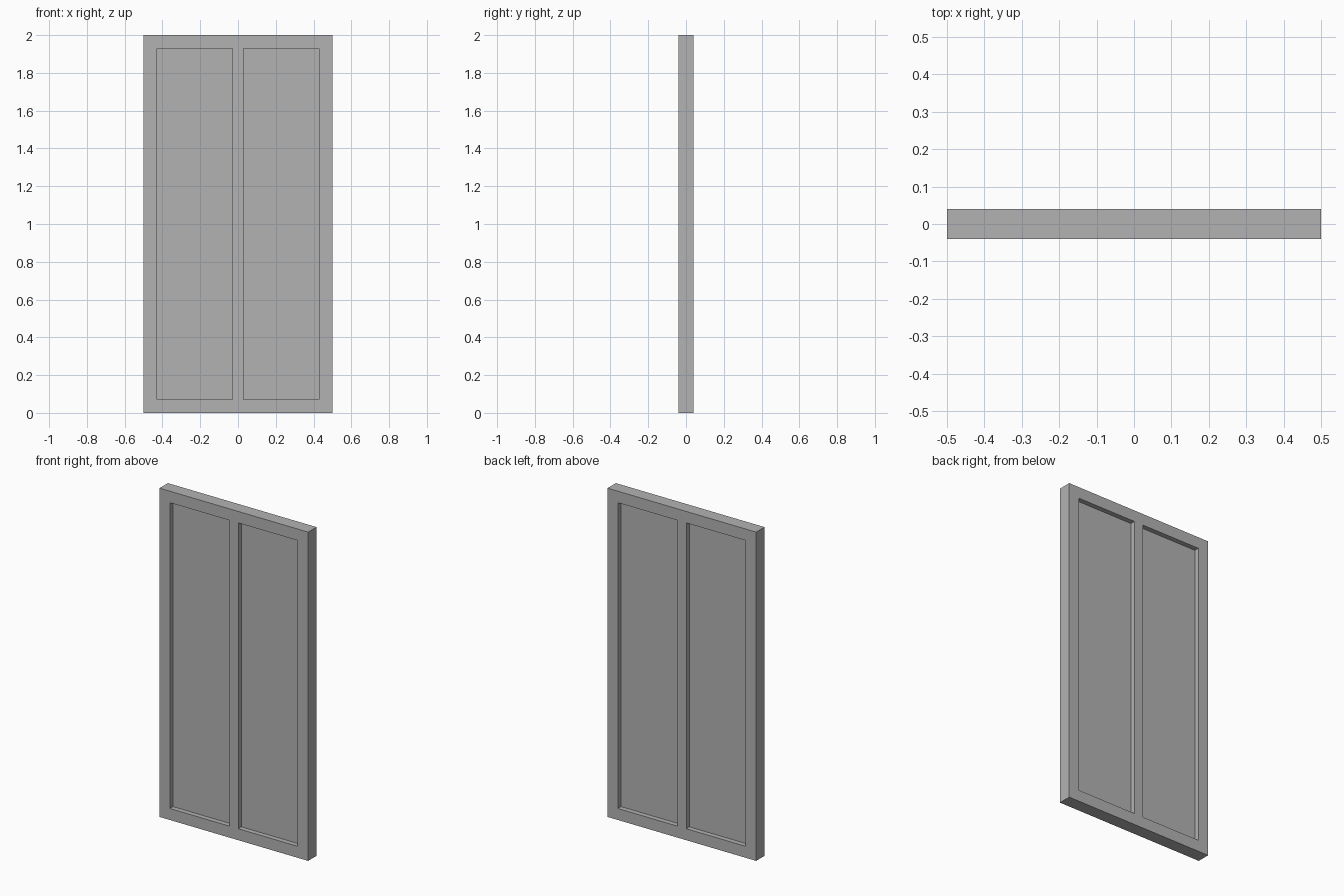
import bpy
import bmesh

cube = bpy.data.objects.get("Cube")
if cube:
    bpy.data.objects.remove(cube, do_unlink=True)

# Overall sizes
HALF_W, HEIGHT, THICK = 0.5, 2.0, 0.08
BORDER, HALF_MULLION, RECESS = 0.07, 0.03, 0.03

grey = bpy.data.materials.new("neutral_grey")
grey.use_nodes = True
colour = (0.45, 0.45, 0.45, 1)
grey.diffuse_color = colour
grey.node_tree.nodes["Principled BSDF"].inputs["Base Color"].default_value = colour


def sheet(name, xs, zs, keep, thickness):
    """Upright sheet of grid cells, thickened evenly to front and back."""
    bm = bmesh.new()
    verts = [[bm.verts.new((x, 0, z)) for z in zs] for x in xs]
    for i in range(len(xs) - 1):
        for j in range(len(zs) - 1):
            if keep(i, j):
                bm.faces.new((verts[i][j], verts[i + 1][j],
                              verts[i + 1][j + 1], verts[i][j + 1]))
    mesh = bpy.data.meshes.new(name)
    bm.to_mesh(mesh)
    bm.free()
    mesh.materials.append(grey)
    obj = bpy.data.objects.new(name, mesh)
    bpy.context.collection.objects.link(obj)
    solid = obj.modifiers.new("thickness", "SOLIDIFY")
    solid.thickness = thickness
    solid.offset = 0
    return obj


# Frame: outer border and central mullion around two openings
inner = HALF_W - BORDER
columns = [-HALF_W, -inner, -HALF_MULLION, HALF_MULLION, inner, HALF_W]
rows = [0, BORDER, HEIGHT - BORDER, HEIGHT]
sheet("frame", columns, rows, lambda i, j: j != 1 or i % 2 == 0, THICK)

# Recessed panels, one in each opening
for name, c in (("right_panel", 1), ("left_panel", 3)):
    sheet(name, columns[c:c + 2], rows[1:3], lambda i, j: True,
          THICK - 2 * RECESS)
